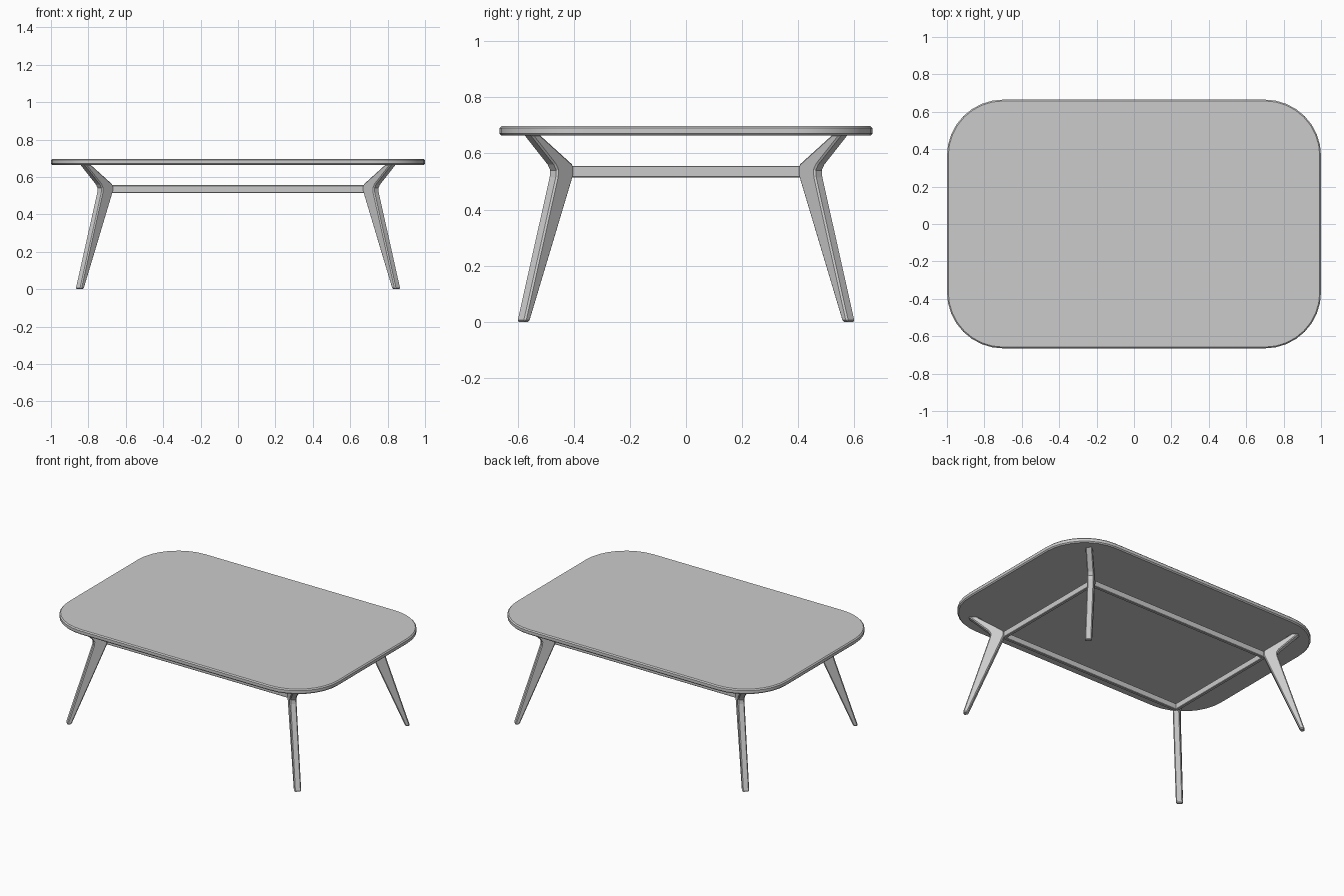
import bpy, bmesh, math

cube = bpy.data.objects.get("Cube")
if cube:
    bpy.data.objects.remove(cube, do_unlink=True)

# One plain grey for the whole table
GREY = (0.6, 0.6, 0.6, 1)
grey = bpy.data.materials.new("plain grey")
grey.use_nodes = True
grey.diffuse_color = GREY
grey.node_tree.nodes["Principled BSDF"].inputs["Base Color"].default_value = GREY


def prism(name, near, far):
    """Solid between two matching outlines."""
    bm = bmesh.new()
    rings = [[bm.verts.new(p) for p in ring] for ring in (near, far)]
    for ring in rings:
        bm.faces.new(ring)
    count = len(near)
    for i in range(count):
        j = (i + 1) % count
        bm.faces.new((rings[0][i], rings[0][j], rings[1][j], rings[1][i]))
    bmesh.ops.recalc_face_normals(bm, faces=bm.faces)
    mesh = bpy.data.meshes.new(name)
    bm.to_mesh(mesh)
    bm.free()
    mesh.materials.append(grey)
    obj = bpy.data.objects.new(name, mesh)
    bpy.context.collection.objects.link(obj)
    return obj


def bevel(obj, width, segments=1):
    mod = obj.modifiers.new("soft edges", 'BEVEL')
    mod.width = width
    mod.segments = segments
    mod.limit_method = 'ANGLE'
    mod.angle_limit = math.radians(40)


def smooth(obj):
    bpy.ops.object.select_all(action='DESELECT')
    obj.select_set(True)
    bpy.context.view_layer.objects.active = obj
    bpy.ops.object.shade_smooth_by_angle(angle=math.radians(30))


# Tabletop: rounded rectangle slab with softened rim
HALF_X, HALF_Y, RADIUS, STEPS = 1.0, 0.665, 0.3, 8
outline = []
for quarter, (sx, sy) in enumerate([(1, 1), (-1, 1), (-1, -1), (1, -1)]):
    for k in range(STEPS + 1):
        a = math.pi / 2 * (quarter + k / STEPS)
        outline.append((sx * (HALF_X - RADIUS) + RADIUS * math.cos(a),
                        sy * (HALF_Y - RADIUS) + RADIUS * math.sin(a)))
top = prism("tabletop", [(x, y, 0.664) for x, y in outline],
            [(x, y, 0.697) for x, y in outline])
bevel(top, 0.007)
smooth(top)

# Legs: bent, tapered profile (distance out, height) set on the diagonals
PROFILE = [(0.57, 0), (0.59, 0), (0.475, 0.515), (0.473, 0.54), (0.482, 0.56),
           (0.567, 0.668), (0.535, 0.668), (0.418, 0.562), (0.413, 0.55),
           (0.413, 0.525), (0.418, 0.508)]
OFFSET, HALF_W = 0.267, 0.015
for sx, side in ((1, "left"), (-1, "right")):
    for sy, end in ((-1, "front"), (1, "back")):
        faces = [[(sx * (OFFSET + u + n), sy * (u - n), z) for u, z in PROFILE]
                 for n in (-HALF_W, HALF_W)]
        leg = prism(f"{end}_{side}_leg", *faces)
        bevel(leg, 0.006)


# Stretcher rails joining the leg elbows
def rail(name, x0, x1, y0, y1):
    base = [(x0, y0), (x1, y0), (x1, y1), (x0, y1)]
    obj = prism(name, [(x, y, 0.515) for x, y in base],
                [(x, y, 0.556) for x, y in base])
    bevel(obj, 0.003)


RAIL = 0.011
X, Y = 0.681, 0.414
for s, end, side in ((-1, "front", "right"), (1, "back", "left")):
    rail(f"{end}_rail", -X, X, s * Y - RAIL, s * Y + RAIL)
    rail(f"{side}_rail", s * X - RAIL, s * X + RAIL, -Y, Y)
